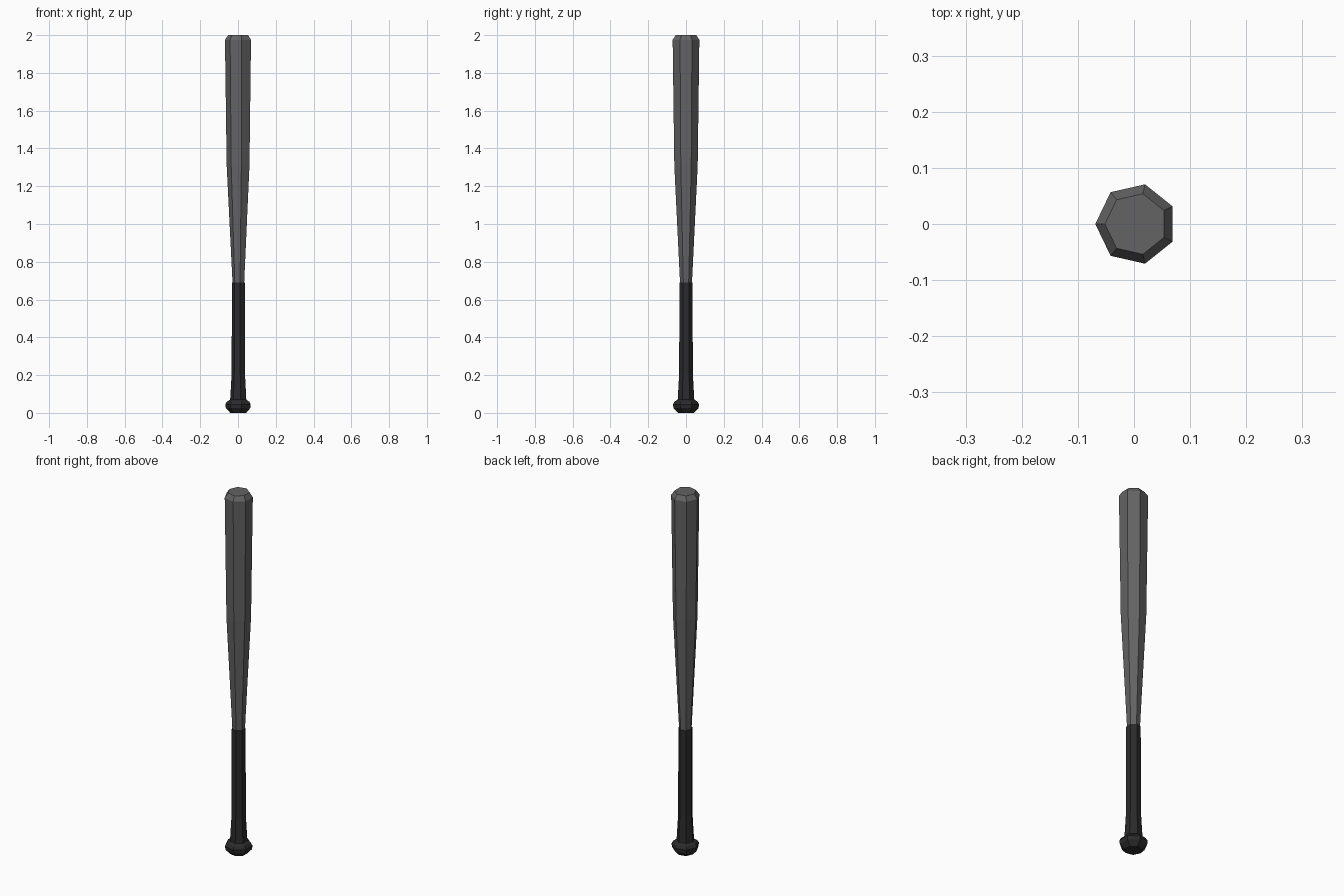
import bpy, bmesh, math

if "Cube" in bpy.data.objects:
    bpy.data.objects.remove(bpy.data.objects["Cube"])

SIDES = 7
CENTRE_X = 0.0035  # centres the bounds of the odd-sided section


def material(name, value):
    m = bpy.data.materials.new(name)
    m.diffuse_color = (value, value, value, 1)
    m.use_nodes = True
    m.node_tree.nodes["Principled BSDF"].inputs["Base Color"].default_value = m.diffuse_color
    return m


def lathe(name, profile, mat):
    """Seven-sided turned part from (radius, height) pairs, capped at both ends."""
    bm = bmesh.new()
    rings = []
    for r, z in profile:
        angles = [math.pi + 2 * math.pi * i / SIDES for i in range(SIDES)]
        rings.append([bm.verts.new((CENTRE_X + r * math.cos(a), r * math.sin(a), z))
                      for a in angles])
    for low, high in zip(rings, rings[1:]):
        for i in range(SIDES):
            j = (i + 1) % SIDES
            bm.faces.new((low[i], low[j], high[j], high[i]))
    bm.faces.new(rings[0][::-1])
    bm.faces.new(rings[-1])
    mesh = bpy.data.meshes.new(name)
    bm.to_mesh(mesh)
    bm.free()
    mesh.materials.append(mat)
    ob = bpy.data.objects.new(name, mesh)
    bpy.context.collection.objects.link(ob)
    return ob


grey = material("barrel grey", 0.125)
black = material("grip black", 0.024)

# Tapered barrel with chamfered tip
lathe("barrel", [(0.0325, 0.69), (0.048, 1.0), (0.0635, 1.31),
                 (0.0725, 1.975), (0.0553, 2.0)], grey)

# Wrapped grip flaring into the rounded knob
lathe("grip_and_knob", [(0.044, 0.0), (0.068, 0.025), (0.071, 0.045),
                        (0.062, 0.06), (0.045, 0.07), (0.037, 0.21),
                        (0.036, 0.69)], black)
